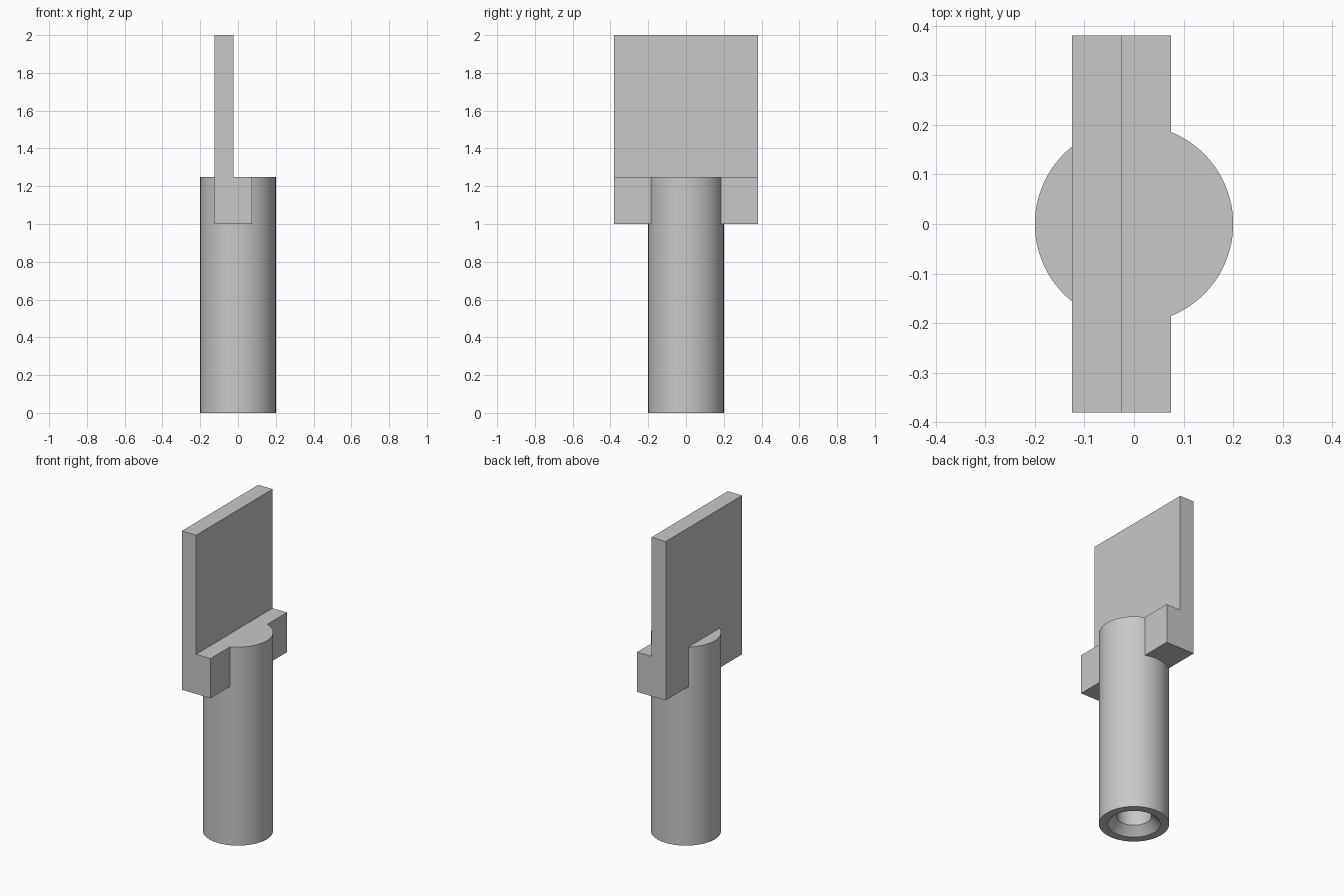
import bpy, bmesh, math

if "Cube" in bpy.data.objects:
    bpy.data.objects.remove(bpy.data.objects["Cube"])

SEGMENTS = 96

grey = bpy.data.materials.new("light grey")
grey.diffuse_color = (0.58, 0.58, 0.58, 1)
grey.use_nodes = True
grey.node_tree.nodes["Principled BSDF"].inputs["Base Color"].default_value = grey.diffuse_color


def make_object(name, bm):
    bmesh.ops.recalc_face_normals(bm, faces=bm.faces)
    mesh = bpy.data.meshes.new(name)
    bm.to_mesh(mesh)
    bm.free()
    mesh.materials.append(grey)
    obj = bpy.data.objects.new(name, mesh)
    bpy.context.collection.objects.link(obj)
    return obj


def lathe(name, profile):
    """Revolve (radius, z) points around z and cap both ends."""
    bm = bmesh.new()
    rings = [[bm.verts.new((r * math.cos(2 * math.pi * i / SEGMENTS),
                            r * math.sin(2 * math.pi * i / SEGMENTS), z))
              for i in range(SEGMENTS)] for r, z in profile]
    for low, high in zip(rings, rings[1:]):
        for i in range(SEGMENTS):
            j = (i + 1) % SEGMENTS
            bm.faces.new((low[i], low[j], high[j], high[i]))
    bm.faces.new(rings[0])
    bm.faces.new(rings[-1])
    return make_object(name, bm)


def extrude_y(name, profile, half_width):
    """Extrude (x, z) points along y, centred on y = 0."""
    bm = bmesh.new()
    face = bm.faces.new([bm.verts.new((x, -half_width, z)) for x, z in profile])
    out = bmesh.ops.extrude_face_region(bm, geom=[face])
    verts = [g for g in out["geom"] if isinstance(g, bmesh.types.BMVert)]
    bmesh.ops.translate(bm, verts=verts, vec=(0, 2 * half_width, 0))
    return make_object(name, bm)


# Round stem with a countersunk blind bore in the bottom
stem = lathe("stem_with_plate", [(0.10, 1.0), (0.10, 0.05), (0.15, 0.0),
                                 (0.20, 0.0), (0.20, 1.25)])

# Upright plate standing on a crossbar, as one L-shaped section
plate = extrude_y("plate_and_crossbar",
                  [(-0.125, 1.0), (0.075, 1.0), (0.075, 1.25),
                   (-0.025, 1.25), (-0.025, 2.0), (-0.125, 2.0)], 0.38)

# Fuse both into one solid
bpy.context.view_layer.objects.active = stem
stem.select_set(True)
union = stem.modifiers.new("union", "BOOLEAN")
union.operation = "UNION"
union.solver = "EXACT"
union.object = plate
bpy.ops.object.modifier_apply(modifier=union.name)
bpy.data.objects.remove(plate)

# Merge coplanar faces, then smooth the round walls only
bm = bmesh.new()
bm.from_mesh(stem.data)
bmesh.ops.dissolve_limit(bm, angle_limit=math.radians(0.5),
                         verts=bm.verts, edges=bm.edges)
bm.to_mesh(stem.data)
bm.free()
bpy.ops.object.shade_smooth_by_angle(angle=math.radians(30))
